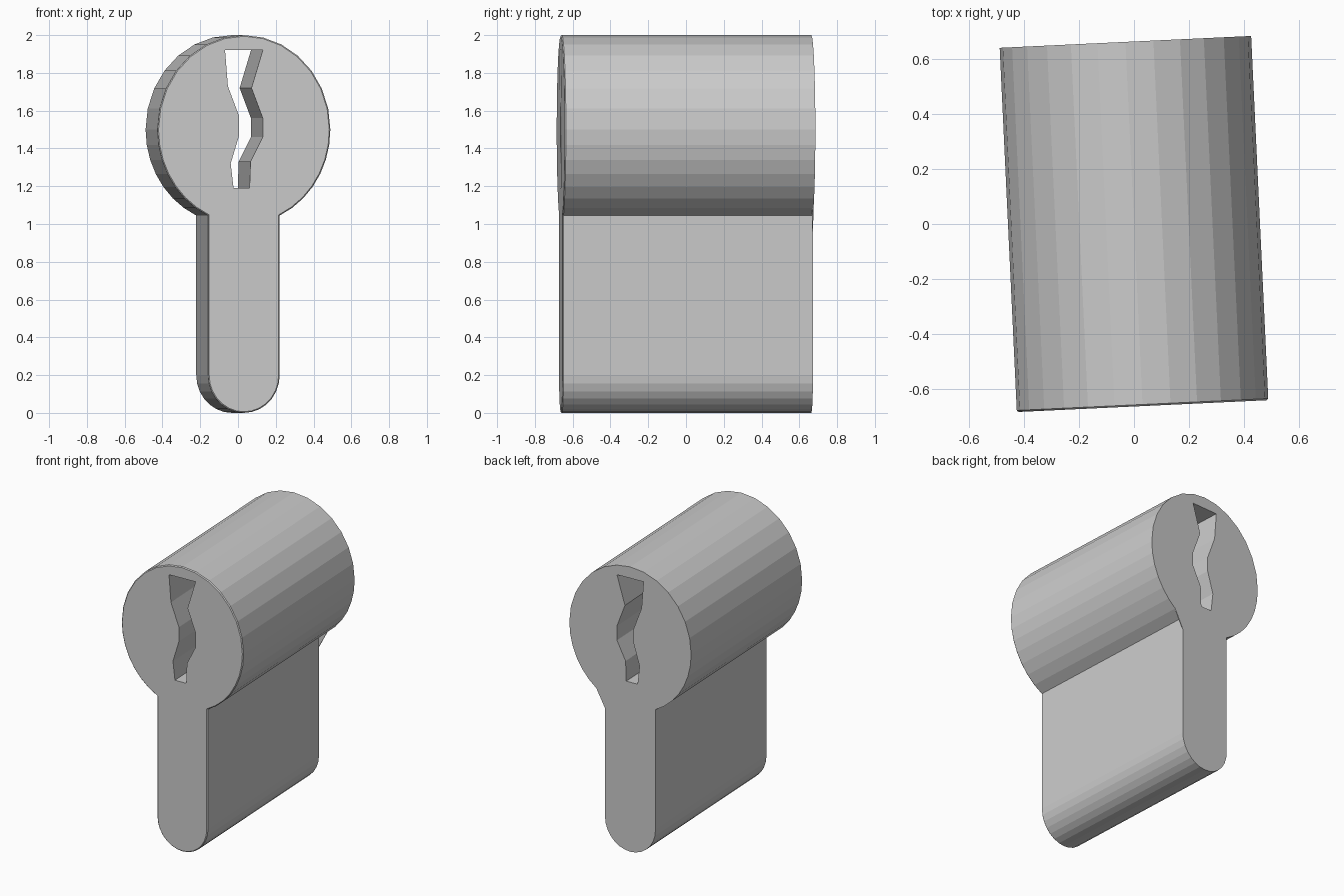
import bpy, bmesh
from math import sin, cos, acos, pi, radians

if "Cube" in bpy.data.objects:
    bpy.data.objects.remove(bpy.data.objects["Cube"], do_unlink=True)

TURN = radians(2.7)      # slight yaw of the whole model
HALF = 0.664             # half of the length
RX, RZ, CZ = 0.4585, 0.5, 1.5   # barrel radii and centre height
STEM, FOOT = 0.19, 0.2   # stem half width and height of its rounded foot

metal = bpy.data.materials.new("satin grey metal")
metal.use_nodes = True
grey = (0.6, 0.6, 0.6, 1)
metal.diffuse_color = grey
metal.node_tree.nodes["Principled BSDF"].inputs["Base Color"].default_value = grey


def prism(name, outline, y0, y1, chamfer=0):
    """Extrude an (x, z) outline along y, optionally chamfering the front."""
    bm = bmesh.new()
    front = bm.faces.new([bm.verts.new((x, y0 + chamfer, z)) for x, z in outline])
    result = bmesh.ops.extrude_face_region(bm, geom=[front], use_keep_orig=True)
    moved = [g for g in result["geom"] if isinstance(g, bmesh.types.BMVert)]
    bmesh.ops.translate(bm, verts=moved, vec=(0, y1 - y0 - chamfer, 0))
    bmesh.ops.recalc_face_normals(bm, faces=bm.faces)
    if chamfer:
        bm.faces.ensure_lookup_table()
        front = min(bm.faces, key=lambda f: f.calc_center_median().y)
        bmesh.ops.inset_region(bm, faces=[front], thickness=chamfer,
                               depth=chamfer, use_even_offset=True)
    mesh = bpy.data.meshes.new(name)
    bm.to_mesh(mesh)
    bm.free()
    mesh.materials.append(metal)
    obj = bpy.data.objects.new(name, mesh)
    bpy.context.collection.objects.link(obj)
    obj.rotation_euler.z = TURN
    return obj


def arc(rx, rz, cz, start, end, steps):
    return [(rx * cos(start + (end - start) * i / steps),
             cz + rz * sin(start + (end - start) * i / steps))
            for i in range(steps + 1)]


# Outline: oval barrel, finer below its middle, on a round-footed stem
low = acos(STEM / RX)
right = arc(RX, RZ, CZ, -low, 0, 7)
top = arc(RX, RZ, CZ, 0, pi, 14)
left = [(-x, z) for x, z in reversed(right)]
foot = arc(STEM, FOOT, FOOT, -pi, 0, 14)
body = prism("lock_body", right + top[1:-1] + left + foot, -HALF, HALF, 0.006)

# Zigzag keyway cut through the full length
keyway_left = [(-0.10, 1.92), (-0.085, 1.73), (-0.025, 1.57),
               (-0.025, 1.47), (-0.07, 1.32), (-0.055, 1.19)]
keyway_right = [(0.03, 1.19), (0.035, 1.33), (0.10, 1.46),
                (0.10, 1.56), (0.04, 1.72), (0.10, 1.92)]
cutter = prism("keyway_cutter", keyway_left + keyway_right, -1, 1)
cutter.hide_render = True
cut = body.modifiers.new("keyway", "BOOLEAN")
cut.operation = "DIFFERENCE"
cut.solver = "EXACT"
cut.object = cutter
bpy.context.view_layer.objects.active = body
bpy.ops.object.modifier_apply(modifier=cut.name)
bpy.data.objects.remove(cutter, do_unlink=True)

# Small web at the back where the barrel meets the stem
prism("corner_web", [right[1], right[0], (STEM, 0.96)], HALF - 0.006, HALF)
